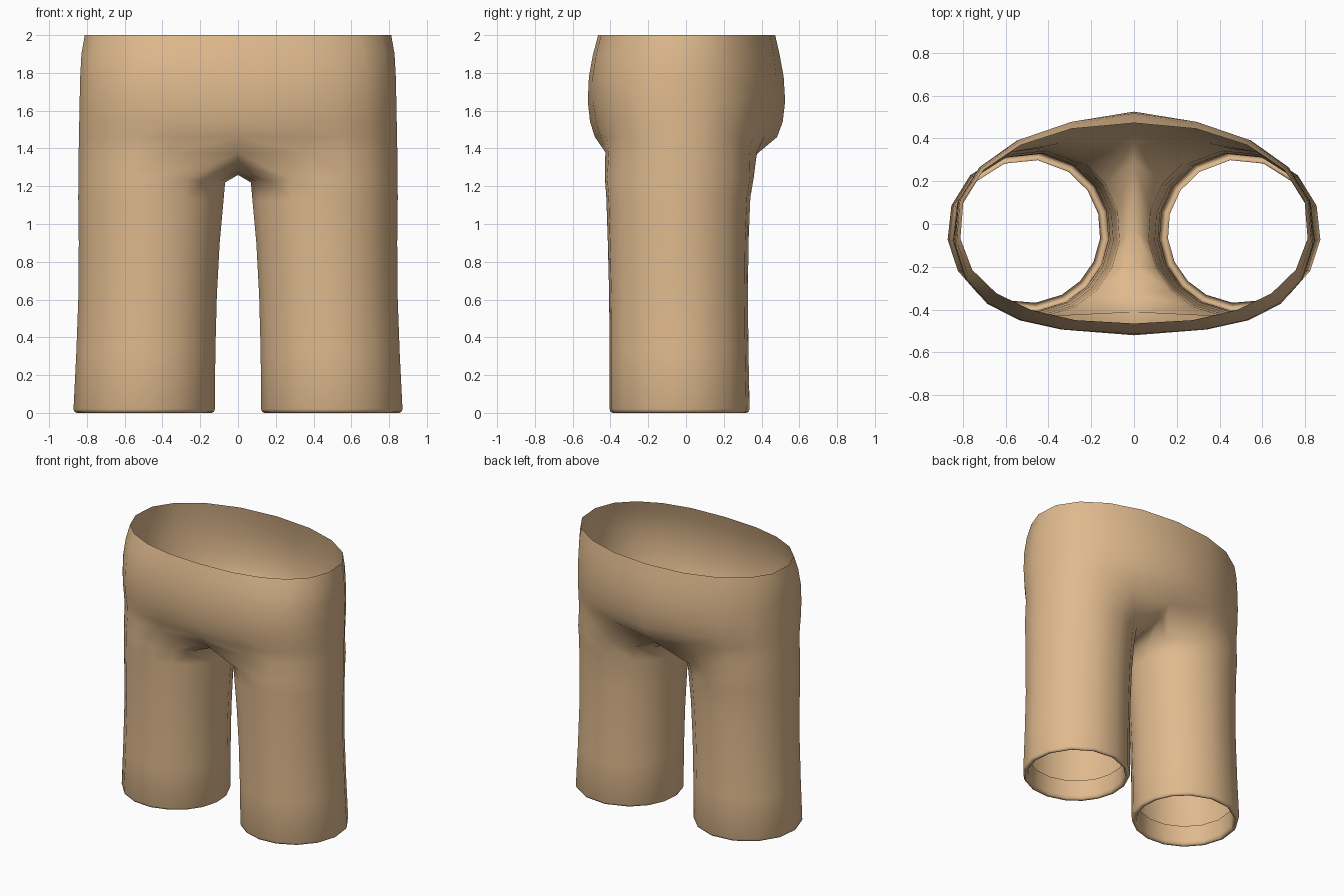
import bpy, bmesh, math

if "Cube" in bpy.data.objects:
    bpy.data.objects.remove(bpy.data.objects["Cube"])

OUT, INN = 11, 5            # points on the outer half outline and on the inner thigh
rad = math.radians
REACH = 121                 # degrees covered by the outer points to each side


def skew(a):
    """Turn the points at the sides slightly towards the front."""
    return a - rad(6) * math.cos(a)


def leg_ring(z, x_in, x_out, y_front, y_back, inset=0.0, inner_drop=0.0):
    """Full leg outline, starting at the inner front."""
    cx, cy = (x_in + x_out) / 2, (y_front + y_back) / 2
    rx, ry = (x_out - x_in) / 2 - inset, (y_back - y_front) / 2 - inset
    pts = []
    for k in range(OUT + INN):
        if k < OUT:
            deg = REACH * (k - 5) / 5
        else:
            deg = REACH + (360 - 2 * REACH) * (k - OUT + 1) / (INN + 1)
        a = skew(rad(deg))
        drop = inner_drop * max(0.0, -math.cos(a))
        pts.append((cx + rx * math.cos(a), cy + ry * math.sin(a), z - drop))
    return pts


thigh = leg_ring(1.25, 0.066, 0.847, -0.432, 0.362, 0, 0.03)


def torso_ring(z, half_w, front, back, n_front, n_back, blend):
    """Half outline from centre front round the +x side to centre back,
    blended towards the thigh away from the centre line."""
    pts = []
    for k in range(OUT):
        t = rad(-90 + 18 * k)
        if 0 < k < OUT - 1:
            t = skew(t)
        c, s = max(math.cos(t), 0.0), math.sin(t)
        n, depth = (n_back, back) if s > 0 else (n_front, -front)
        x = half_w * c ** (2 / n) if c > 1e-6 else 0.0
        y = depth * abs(s) ** (2 / n)
        edge = min(k, OUT - 1 - k)
        w = blend * (0.0, 0.7, 1.0)[min(edge, 2)]
        pts.append((x + (thigh[k][0] - x) * w, y + (thigh[k][1] - y) * w, z))
    return pts


# Waist and hips: height, half width, front depth, back depth,
# squareness in front and behind, thigh blend
torso = [torso_ring(*r) for r in (
    (2.00, 0.815, 0.465, 0.472, 2.35, 2.10, 0.00),
    (1.90, 0.832, 0.492, 0.495, 2.50, 2.05, 0.03),
    (1.78, 0.838, 0.514, 0.517, 2.65, 2.00, 0.10),
    (1.65, 0.840, 0.520, 0.525, 2.70, 2.00, 0.22),
    (1.54, 0.841, 0.508, 0.512, 2.70, 2.00, 0.40),
    (1.46, 0.842, 0.482, 0.482, 2.60, 2.00, 0.58),
    (1.38, 0.843, 0.438, 0.420, 2.50, 2.00, 0.76))]

# Crotch: the centre line closes the last hip ring into a leg opening
torso[-1][0] = (0, -0.41, 1.375)
torso[-1][-1] = (0, 0.38, 1.375)
crotch = torso[-1] + [(0, 0.29, 1.31), (0, 0.15, 1.275), (0, -0.03, 1.26),
                      (0, -0.20, 1.275), (0, -0.33, 1.31)]

# Legs, then the rounded hem turned up inside
legs = [crotch, thigh,
        leg_ring(1.14, 0.075, 0.848, -0.424, 0.344, 0, 0.02),
        leg_ring(0.90, 0.095, 0.845, -0.416, 0.334),
        leg_ring(0.62, 0.110, 0.847, -0.409, 0.331),
        leg_ring(0.32, 0.118, 0.858, -0.407, 0.334),
        leg_ring(0.02, 0.120, 0.873, -0.407, 0.340),
        leg_ring(0.005, 0.120, 0.873, -0.407, 0.340, 0.006),
        leg_ring(0.00, 0.120, 0.873, -0.407, 0.340, 0.018),
        leg_ring(0.008, 0.120, 0.873, -0.407, 0.340, 0.032),
        leg_ring(0.03, 0.120, 0.873, -0.407, 0.340, 0.037),
        leg_ring(0.15, 0.120, 0.868, -0.407, 0.338, 0.037)]

bm = bmesh.new()


def bridge(upper, lower, closed):
    n = len(upper)
    for i in range(n if closed else n - 1):
        j = (i + 1) % n
        bm.faces.new((upper[i], lower[i], lower[j], upper[j]))


hip_verts = [[bm.verts.new(p) for p in ring] for ring in torso[:-1]]
leg_verts = [[bm.verts.new(p) for p in ring] for ring in legs]
hip_verts.append(leg_verts[0][:OUT])
for a, b in zip(hip_verts, hip_verts[1:]):
    bridge(a, b, False)
for a, b in zip(leg_verts, leg_verts[1:]):
    bridge(a, b, True)
for f in bm.faces:
    f.smooth = True

mesh = bpy.data.meshes.new("shorts")
bm.to_mesh(mesh)
bm.free()
shorts = bpy.data.objects.new("shorts", mesh)
bpy.context.collection.objects.link(shorts)

# The other half is mirrored across the centre
mirror = shorts.modifiers.new("mirror", 'MIRROR')
mirror.use_axis[0] = True
mirror.use_clip = True
mirror.merge_threshold = 0.001

tan = bpy.data.materials.new("tan cloth")
tan.diffuse_color = (0.74, 0.49, 0.27, 1)
tan.use_nodes = True
tan.node_tree.nodes["Principled BSDF"].inputs["Base Color"].default_value = tan.diffuse_color
mesh.materials.append(tan)
